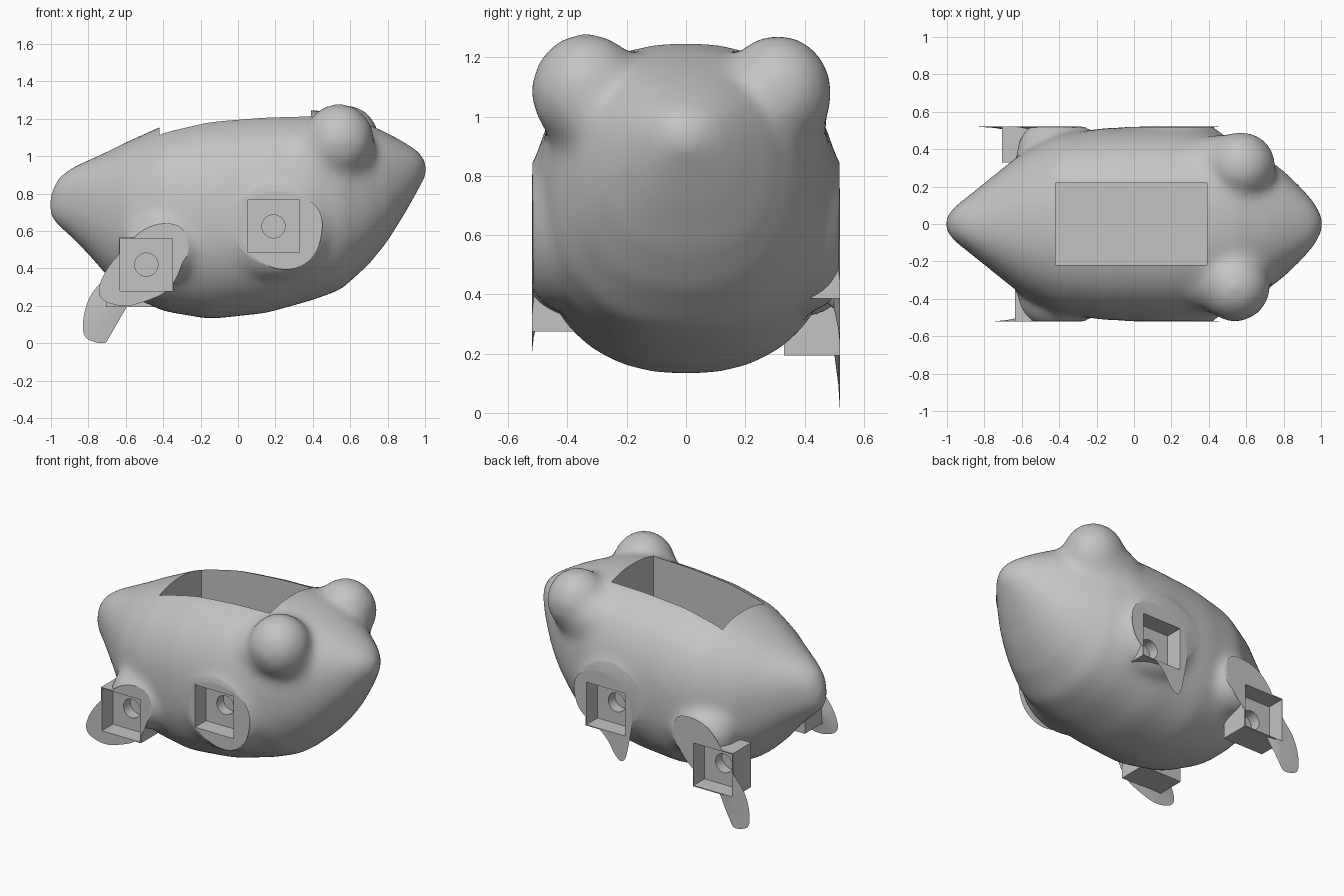
import bpy, bmesh, math
from mathutils import Matrix, Vector

old = bpy.data.objects.get("Cube")
if old:
    bpy.data.objects.remove(old, do_unlink=True)

grey = bpy.data.materials.new("plain_grey")
grey.use_nodes = True
colour = (0.55, 0.55, 0.55, 1)
grey.diffuse_color = colour
for node in grey.node_tree.nodes:
    if node.type == 'BSDF_PRINCIPLED':
        node.inputs["Base Color"].default_value = colour

SIDE = 0.52      # flat side planes
FLOOR = 0.405    # side pocket floors
BACK = 0.33      # back of the side sockets


def loft(bm, loops):
    """Bridge equal-length closed loops and cap both ends."""
    rings = [[bm.verts.new(p) for p in loop] for loop in loops]
    n = len(rings[0])
    for a, b in zip(rings, rings[1:]):
        for i in range(n):
            j = (i + 1) % n
            bm.faces.new((a[i], a[j], b[j], b[i]))
    bm.faces.new(rings[0])
    bm.faces.new(rings[-1])


def finish(bm, name):
    bmesh.ops.recalc_face_normals(bm, faces=bm.faces[:])
    me = bpy.data.meshes.new(name)
    bm.to_mesh(me)
    bm.free()
    me.materials.append(grey)
    ob = bpy.data.objects.new(name, me)
    bpy.context.collection.objects.link(ob)
    return ob


def select(ob):
    bpy.ops.object.select_all(action='DESELECT')
    ob.select_set(True)
    bpy.context.view_layer.objects.active = ob


def modify(ob, kind, **settings):
    select(ob)
    mod = ob.modifiers.new(kind.title(), kind)
    for key, value in settings.items():
        setattr(mod, key, value)
    bpy.ops.object.modifier_apply(modifier=mod.name)


def boolean(ob, cutter, operation='DIFFERENCE'):
    modify(ob, 'BOOLEAN', object=cutter, operation=operation, solver='EXACT')


def smooth(ob):
    select(ob)
    bpy.ops.object.shade_smooth_by_angle(angle=math.radians(35))


def box(name, low, high):
    low, high = Vector(low), Vector(high)
    bm = bmesh.new()
    bmesh.ops.create_cube(bm, size=1, matrix=Matrix.Translation((low + high) / 2)
                          @ Matrix.Diagonal((high - low).to_4d()))
    ob = finish(bm, name)
    ob.hide_render = True
    return ob


def ellipsoid(bm, centre, radii):
    bmesh.ops.create_uvsphere(bm, u_segments=32, v_segments=20, radius=1,
                              matrix=Matrix.Translation(centre)
                              @ Matrix.Diagonal((*radii, 1)))


def ring(cx, cz, y, size, square=True):
    pts = []
    for i in range(32):
        c, s = math.cos(math.tau * i / 32), math.sin(math.tau * i / 32)
        k = size / max(abs(c), abs(s)) if square else size
        pts.append((cx + k * c, y, cz + k * s))
    return pts


def socket(name, cx, cz, side):
    """Thin-walled square box, open outward, with a round hole in its floor."""
    bm = bmesh.new()
    loft(bm, [ring(cx, cz, side * BACK, 0.146),
              ring(cx, cz, side * SIDE, 0.146),
              ring(cx, cz, side * SIDE, 0.14),
              ring(cx, cz, side * FLOOR, 0.14),
              ring(cx, cz, side * FLOOR, 0.062, False),
              ring(cx, cz, side * (BACK + .005), 0.062, False)])
    return finish(bm, name)


def rounded(points, rounds=3):
    """Corner-cut a closed outline until it is smooth."""
    pts = [Vector(p) for p in points]
    for _ in range(rounds):
        cut = []
        for a, b in zip(pts, pts[1:] + pts[:1]):
            cut += [a.lerp(b, 0.25), a.lerp(b, 0.75)]
        pts = cut
    return pts


def foot(name, outline, hip, side):
    """Flat-sided thin limb that flares out of the hip."""
    hip = Vector(hip)
    loops = []
    for y, k in ((SIDE, 1), (0.514, 0.8), (0.5, 0.58), (0.43, 0.4)):
        pts = [hip + (p - hip) * k for p in rounded(outline)]
        loops.append([(p.x, side * y, p.y) for p in pts])
    bm = bmesh.new()
    loft(bm, loops)
    return finish(bm, name)


# Body: oval sections from tail to nose (x, half width, bottom, top)
sections = [(-1.012, .025, .68, .78), (-.97, .085, .63, .88), (-.9, .14, .575, .935),
            (-.8, .22, .475, .98), (-.7, .3, .36, 1.025), (-.6, .38, .265, 1.075),
            (-.4, .48, .17, 1.165), (-.15, .515, .128, 1.22), (.15, .52, .16, 1.243),
            (.4, .5, .23, 1.25), (.55, .45, .285, 1.225), (.7, .36, .42, 1.17),
            (.8, .285, .545, 1.125), (.9, .19, .705, 1.07), (.97, .11, .83, 1.025),
            (1.012, .035, .9, .965)]


def oval(x, w, low, high, n=40):
    pts = []
    for i in range(n):
        c, s = math.cos(math.tau * i / n), math.sin(math.tau * i / n)
        y = math.copysign(abs(c) ** 0.87, c) * w
        z = (low + high) / 2 + math.copysign(abs(s) ** 0.87, s) * (high - low) / 2
        pts.append((x, y, z))
    return pts


bm = bmesh.new()
loft(bm, [oval(*s) for s in sections])
# Eye bulges on broader brows
ellipsoid(bm, (.54, -.335, 1.085), (.19, .19, .198))
ellipsoid(bm, (.57, .31, 1.08), (.19, .185, .198))
for side in (-1, 1):
    ellipsoid(bm, (.47, side * .28, 1.0), (.27, .2, .19))
    # Hip swellings
    ellipsoid(bm, (.2, side * .42, .63), (.3, .15, .29))
    ellipsoid(bm, (-.41, side * .39, .51), (.22, .18, .19))
body = finish(bm, "body")
modify(body, 'REMESH', mode='VOXEL', voxel_size=0.02)
modify(body, 'SMOOTH', factor=0.5, iterations=32)

# Flat sides and the open compartment in the back
helpers = [box("side_trim", (-2, -.518, -1), (2, .518, 3)),
           box("back_cutter", (-.42, -.22, .42), (.39, .22, 1.6))]
boolean(body, helpers[0], 'INTERSECT')
boolean(body, helpers[1])

# Limbs: name, side, pocket centre, foot outline (x, z)
limbs = [
    ("right_front", -1, (.19, .625),
     [(.46, .72), (.44, .50), (.34, .40), (.2, .39), (.06, .47), (-.02, .62),
      (.06, .80), (.28, .82)]),
    ("right_rear", -1, (-.49, .42),
     [(-.27, .6), (-.28, .46), (-.36, .28), (-.5, .22), (-.62, .19), (-.76, .24),
      (-.72, .38), (-.6, .52), (-.5, .62), (-.36, .65)]),
    ("left_front", 1, (.222, .532),
     [(.46, .68), (.44, .5), (.34, .42), (.22, .36), (.14, .22), (.08, .22),
      (.05, .36), (.02, .52), (.06, .7), (.2, .77), (.36, .76)]),
    ("left_rear", 1, (-.56, .34),
     [(-.27, .6), (-.29, .44), (-.42, .29), (-.55, .25), (-.66, .22), (-.69, .12),
      (-.69, .0), (-.76, .0), (-.84, .04), (-.81, .24), (-.7, .36), (-.6, .54),
      (-.5, .63), (-.34, .65)]),
]
for name, side, (cx, cz), outline in limbs:
    hip = (cx, cz) if "front" in name else (-.43, .48)
    limb = foot(name + "_foot", outline, hip, side)
    near, far = sorted((side * (BACK + .002), side * .6))
    cutter = box("socket_cutter", (cx - .144, near, cz - .144), (cx + .144, far, cz + .144))
    boolean(body, cutter)
    boolean(limb, cutter)
    smooth(limb)
    helpers.append(cutter)
    smooth(socket(name + "_socket", cx, cz, side))
smooth(body)

for ob in helpers:
    bpy.data.objects.remove(ob, do_unlink=True)
